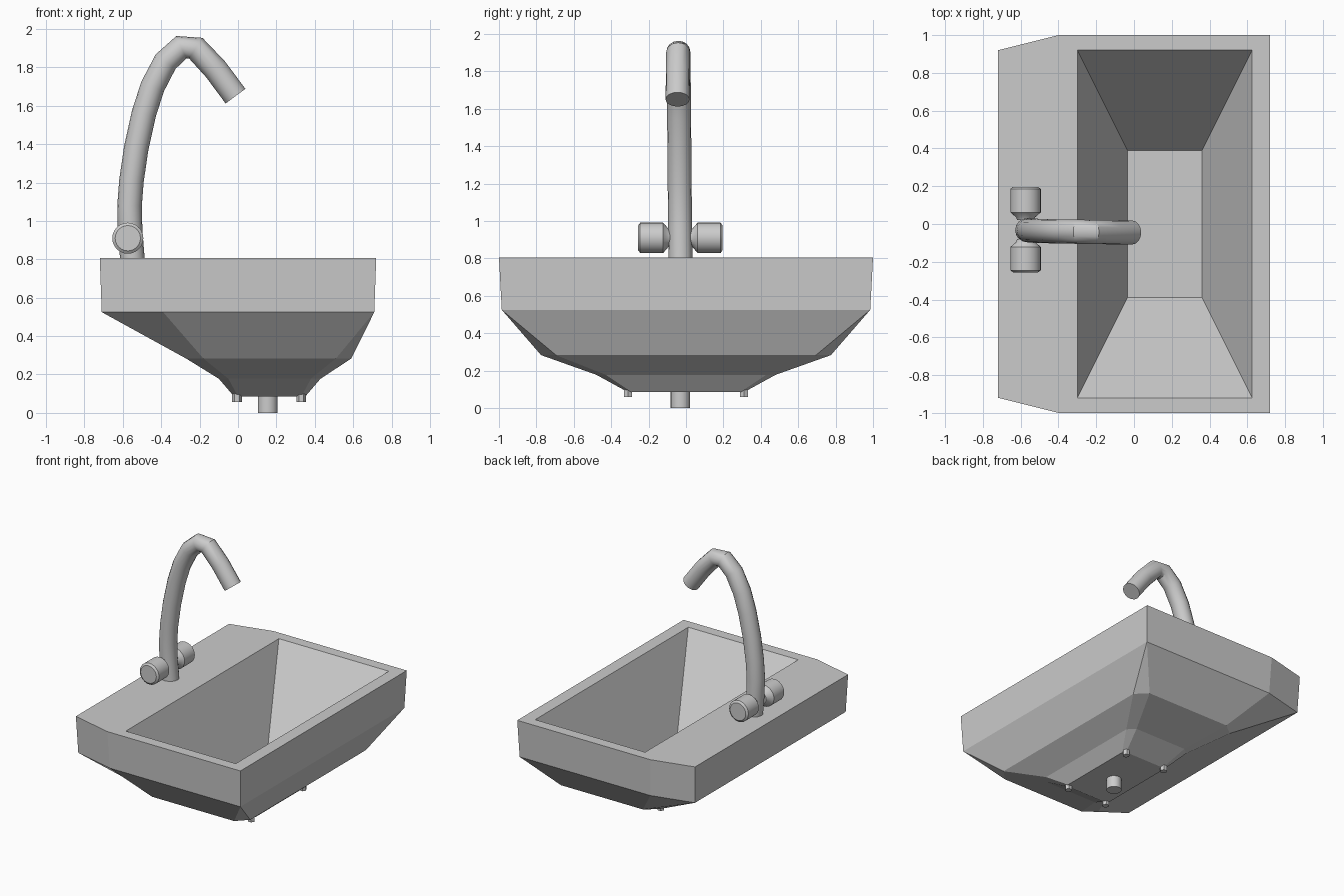
import bpy, bmesh
from math import pi, sin, cos

if "Cube" in bpy.data.objects:
    bpy.data.objects.remove(bpy.data.objects["Cube"])

CY = -0.03  # faucet and drain line


def finish(bm, name, smooth=False):
    bmesh.ops.remove_doubles(bm, verts=bm.verts, dist=1e-5)
    bmesh.ops.recalc_face_normals(bm, faces=bm.faces)
    me = bpy.data.meshes.new(name)
    bm.to_mesh(me)
    bm.free()
    ob = bpy.data.objects.new(name, me)
    bpy.context.collection.objects.link(ob)
    if smooth:
        bpy.ops.object.select_all(action='DESELECT')
        ob.select_set(True)
        bpy.context.view_layer.objects.active = ob
        bpy.ops.object.shade_smooth_by_angle(angle=0.6)
    return ob


def loft(rings, name, smooth=False):
    """Skin a list of equal-length point rings and cap both ends."""
    bm = bmesh.new()
    vs = [[bm.verts.new(p) for p in r] for r in rings]
    n = len(vs[0])
    for a, b in zip(vs, vs[1:]):
        for i in range(n):
            j = (i + 1) % n
            bm.faces.new((a[i], a[j], b[j], b[i]))
    bm.faces.new(vs[0])
    bm.faces.new(vs[-1])
    return finish(bm, name, smooth)


def plan(x0, x1, y, z, bx=0, by=0, f=0):
    """Rectangle with cut corners: (bx, by) at the back (-x), f at the front (+x)."""
    half = [(x0, -y + by), (x0 + bx, -y), (x1 - f, -y), (x1, -y + f)]
    return [(px, py, z) for px, py in half] + [(px, -py, z) for px, py in reversed(half)]


# basin: outer shell going up, over the rim, then down into the bowl
loft([
    plan(-0.02, 0.35, 0.31, 0.085, 0.02, 0.02, 0.02),
    plan(-0.10, 0.43, 0.48, 0.178, 0.05, 0.04, 0.05),
    plan(-0.27, 0.59, 0.775, 0.283, 0.09, 0.07, 0.08),
    plan(-0.71, 0.71, 0.985, 0.525, 0.32, 0.08),
    plan(-0.72, 0.72, 1.0, 0.806, 0.32, 0.08),
    plan(-0.30, 0.625, 0.92, 0.806),
    plan(-0.035, 0.36, 0.39, 0.14),
], "basin")


def lathe_rings(profile, centre, axis, sides, sign=1):
    """Rings of (distance, radius) pairs along the y or z axis."""
    cx, cy, cz = centre
    rings = []
    for d, r in profile:
        pts = []
        for k in range(sides):
            a = 2 * pi * k / sides
            u, v = r * cos(a), r * sin(a)
            pts.append((cx + u, cy + sign * d, cz + v) if axis == 'y'
                       else (cx + u, cy + v, cz + d))
        rings.append(pts)
    return rings


# drain pipe
loft(lathe_rings([(0, 0.052), (0.1, 0.052)], (0.155, CY, 0), 'z', 20),
     "drain_pipe", True)

# small feet at the corners of the underside
for i, (x, y) in enumerate([(-0.005, 0.31), (0.33, 0.31), (-0.005, -0.31), (0.33, -0.31)]):
    loft(lathe_rings([(0.058, 0.025), (0.11, 0.025)], (x, y, 0), 'z', 6), f"foot_{i + 1}")

# tap knobs either side of the spout
knob = [(0.05, 0.045), (0.065, 0.05), (0.092, 0.081), (0.215, 0.081), (0.226, 0.066)]
for s, side in ((1, "left"), (-1, "right")):
    loft(lathe_rings(knob, (-0.574, CY, 0.91), 'y', 24, s), f"tap_knob_{side}", True)

# curved spout
path = [(-0.55, 0.80), (-0.562, 0.95), (-0.565, 1.08), (-0.555, 1.21), (-0.53, 1.38),
        (-0.49, 1.56), (-0.445, 1.70), (-0.377, 1.83), (-0.295, 1.905), (-0.22, 1.90),
        (-0.117, 1.79), (-0.013, 1.65)]
rings = []
for i, (x, z) in enumerate(path):
    (xa, za), (xb, zb) = path[max(i - 1, 0)], path[min(i + 1, len(path) - 1)]
    dx, dz = xb - xa, zb - za
    length = (dx * dx + dz * dz) ** 0.5
    nx, nz = dz / length, -dx / length
    y = CY - 0.015 * i / (len(path) - 1)
    rings.append([(x + nx * 0.064 * cos(a), y + 0.064 * sin(a), z + nz * 0.064 * cos(a))
                  for a in (2 * pi * k / 16 for k in range(16))])
loft(rings, "spout", True)
